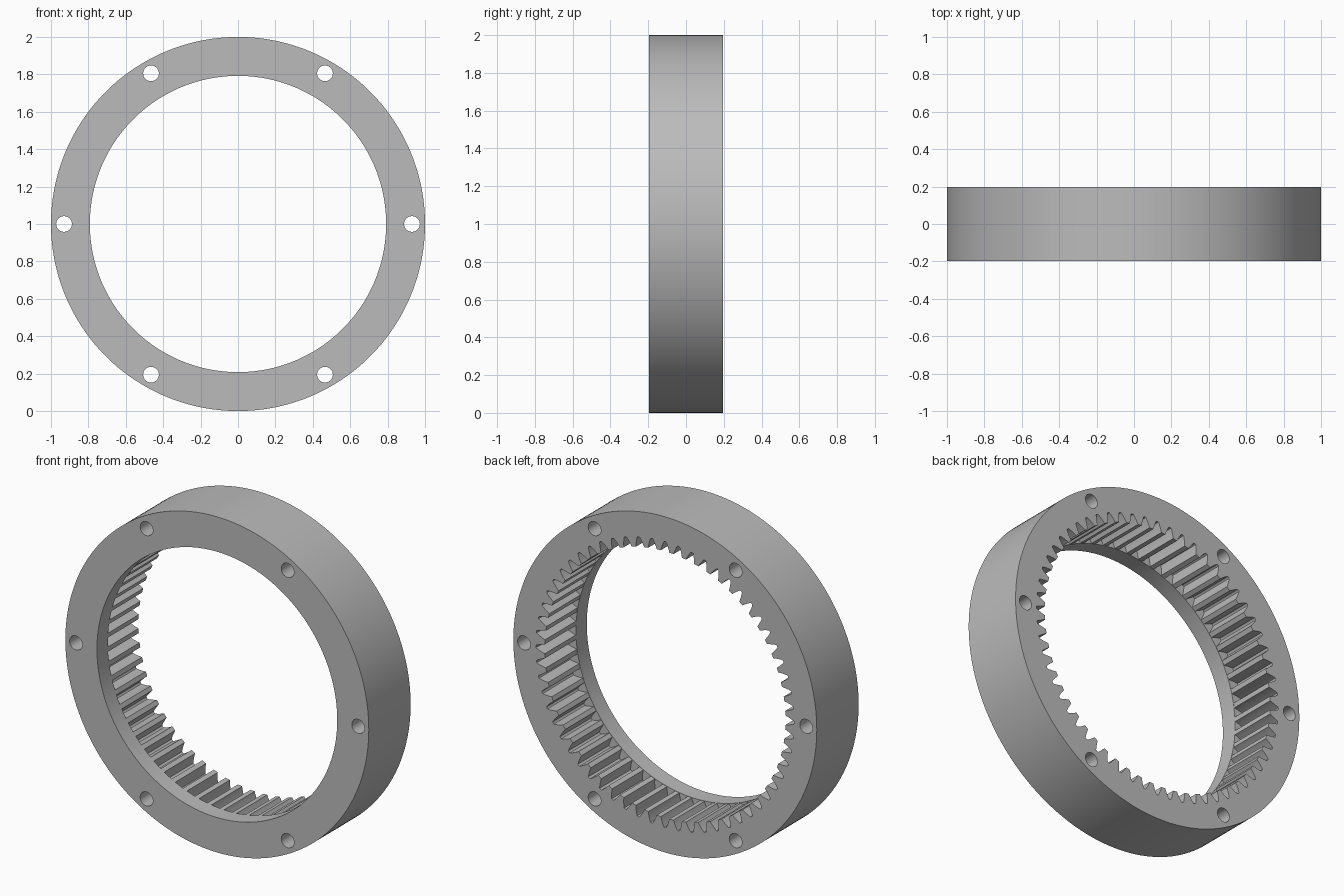
import bpy
import bmesh
from math import acos, cos, sin, tan, pi, radians

# Main dimensions
OUTER, BORE = 1.0, 0.792
HALF_DEPTH = 0.197
LIP_BACK = -0.095
TEETH = 60
TIP, PITCH, ROOT = 0.794, 0.817, 0.852
HOLE_CIRCLE, HOLE_RADIUS = 0.93, 0.042

cube = bpy.data.objects.get("Cube")
if cube:
    bpy.data.objects.remove(cube, do_unlink=True)

grey = bpy.data.materials.new("machined grey")
grey.use_nodes = True
colour = (0.5, 0.5, 0.5, 1)
grey.diffuse_color = colour
grey.node_tree.nodes["Principled BSDF"].inputs["Base Color"].default_value = colour


def polar(radius, angle):
    return radius * cos(angle), radius * sin(angle)


def circle(radius, count, centre=(0, 0)):
    ring = [polar(radius, 2 * pi * i / count) for i in range(count)]
    return [(x + centre[0], z + centre[1]) for x, z in ring]


def prisms(name, profiles, front, back):
    """Extrude closed outlines from front to back along y."""
    bm = bmesh.new()
    for outline in profiles:
        a = [bm.verts.new((x, front, z + OUTER)) for x, z in outline]
        b = [bm.verts.new((x, back, z + OUTER)) for x, z in outline]
        bm.faces.new(a)
        bm.faces.new(b[::-1])
        for i in range(len(a)):
            bm.faces.new((a[i - 1], b[i - 1], b[i], a[i]))
    bmesh.ops.recalc_face_normals(bm, faces=bm.faces)
    mesh = bpy.data.meshes.new(name)
    bm.to_mesh(mesh)
    bm.free()
    mesh.materials.append(grey)
    obj = bpy.data.objects.new(name, mesh)
    bpy.context.collection.objects.link(obj)
    return obj


def involute(radius):
    a = acos(PITCH * cos(radians(20)) / radius)
    return tan(a) - a


def gear_outline():
    """Involute tooth spaces reaching outward from the tip circle."""
    steps = 6
    flank = []
    for i in range(steps):
        r = TIP + (ROOT - 0.005 - TIP) * i / (steps - 1)
        flank.append((r, pi / (2 * TEETH) + involute(PITCH) - involute(r)))
    # Rounded root
    flank.append((ROOT - 0.001, flank[-1][1] * 0.75))
    flank.append((ROOT, flank[-1][1] * 0.4))
    points = []
    for t in range(TEETH):
        mid = 2 * pi * t / TEETH
        points += [polar(r, mid - h) for r, h in flank]
        points += [polar(r, mid + h) for r, h in reversed(flank)]
    return points


# Solid blank and the shapes taken out of it
ring = prisms("ring_gear", [circle(OUTER, 180)], -HALF_DEPTH, HALF_DEPTH)
bolt_centres = circle(HOLE_CIRCLE, 6)
cutters = [
    prisms("lip_bore_cutter", [circle(BORE, 180)], -0.4, 0.4),
    prisms("tooth_cutter", [gear_outline()], LIP_BACK, 0.4),
    prisms("bolt_hole_cutter", [circle(HOLE_RADIUS, 32, c) for c in bolt_centres], -0.4, 0.4),
]

bpy.ops.object.select_all(action="DESELECT")
bpy.context.view_layer.objects.active = ring
ring.select_set(True)
for cutter in cutters:
    cutter.hide_render = True
    mod = ring.modifiers.new(cutter.name, "BOOLEAN")
    mod.operation = "DIFFERENCE"
    mod.solver = "EXACT"
    mod.object = cutter
    bpy.ops.object.modifier_apply(modifier=mod.name)
    bpy.data.objects.remove(cutter, do_unlink=True)

bpy.ops.object.shade_smooth_by_angle(angle=radians(25))
